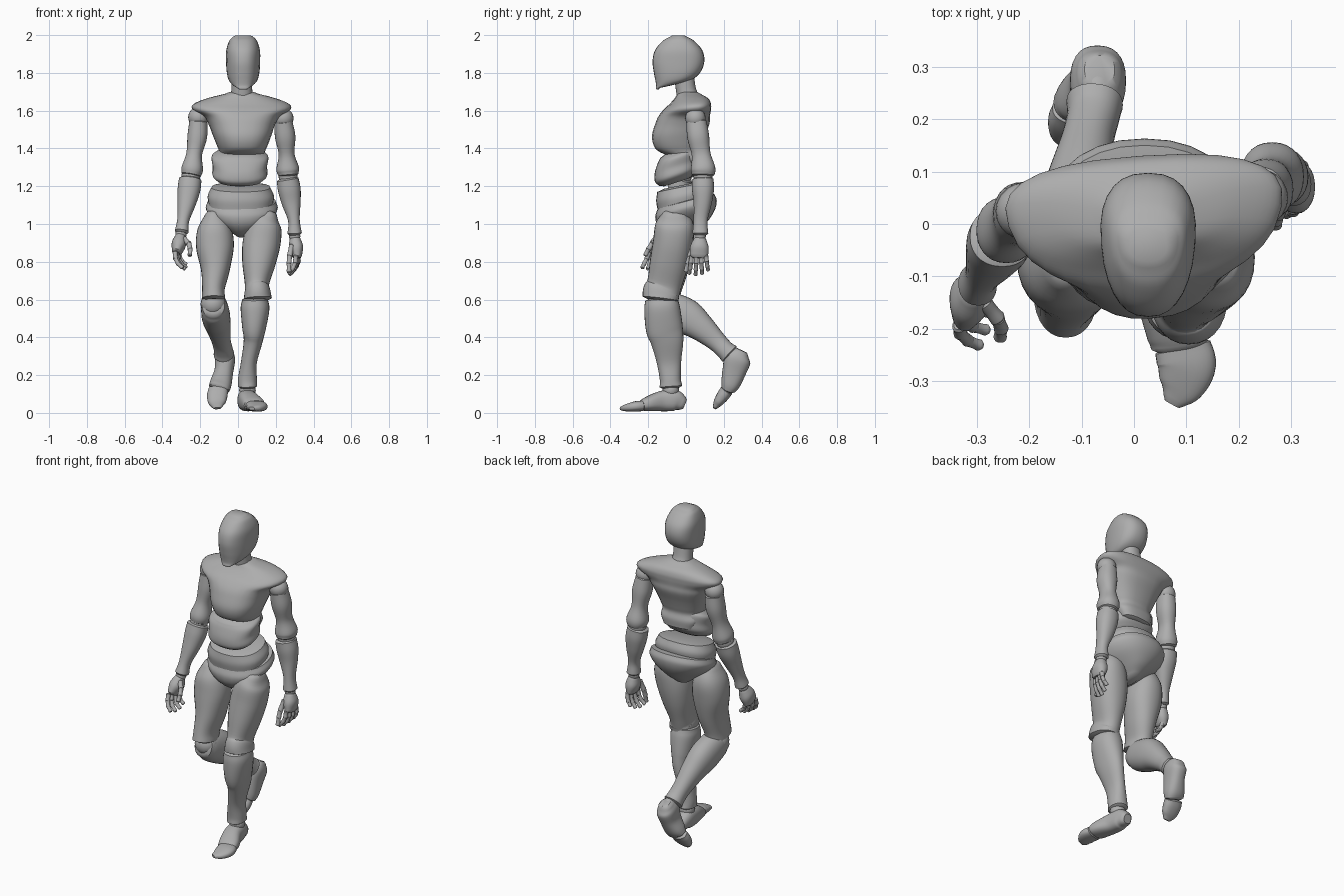
import bpy, bmesh, math
from mathutils import Vector, Matrix

cube = bpy.data.objects.get("Cube")
if cube:
    bpy.data.objects.remove(cube, do_unlink=True)

UNIT = 0.01      # part sizes below are in hundredths
SIDES = 28
STEPS = 5

grey = bpy.data.materials.new("matte grey")
grey.use_nodes = True
grey.diffuse_color = (0.42, 0.42, 0.42, 1)
grey.node_tree.nodes["Principled BSDF"].inputs["Base Color"].default_value = grey.diffuse_color


def finish(name, bm, angle=40):
    """Turn a bmesh into a smooth shaded grey object."""
    bmesh.ops.recalc_face_normals(bm, faces=bm.faces[:])
    bmesh.ops.scale(bm, vec=(UNIT, UNIT, UNIT), verts=bm.verts[:])
    mesh = bpy.data.meshes.new(name)
    bm.to_mesh(mesh)
    bm.free()
    mesh.materials.append(grey)
    obj = bpy.data.objects.new(name, mesh)
    bpy.context.collection.objects.link(obj)
    bpy.ops.object.select_all(action="DESELECT")
    obj.select_set(True)
    bpy.context.view_layer.objects.active = obj
    bpy.ops.object.shade_smooth_by_angle(angle=math.radians(angle))
    return obj


def interpolate(sections):
    """Smooth the sections with a Catmull-Rom spline."""
    pts = [Vector(s) for s in sections]
    pts = [2 * pts[0] - pts[1]] + pts + [2 * pts[-1] - pts[-2]]
    out = []
    for p, q, r, s in zip(pts, pts[1:], pts[2:], pts[3:]):
        for i in range(STEPS):
            t = i / STEPS
            out.append(q + (r - p) * (t / 2) + (2 * p - 5 * q + 4 * r - s) * (t * t / 2)
                       + (3 * q - p - 3 * r + s) * (t ** 3 / 2))
    return out + [pts[-2]]


def loft(name, sections, flat=False, power=2.2, egg=0, tilt=0, yaw=0, cap=1.0):
    """Skin rounded rings (x, y, z, half width, half depth) with softened ends."""
    rings = interpolate(sections)
    centres = [Vector(r[:3]) for r in rings]
    count = len(rings)
    frames = []
    for i, ring in enumerate(rings):
        along = (centres[min(i + 1, count - 1)] - centres[max(i - 1, 0)]).normalized()
        if flat:
            along = Vector((0, 0, 1 if along.z > 0 else -1))
            side, depth = Vector((1, 0, 0)), Vector((0, 1, tilt))
        else:
            side = (Vector((1, 0, 0)) - along * along.x).normalized()
            depth = along.cross(side)
        frames.append((centres[i], along, side, depth, max(ring[3], .2), max(ring[4], .2)))
    # a smaller ring past each end rounds the rim
    ends = []
    for frame, sign in ((frames[0], -1), (frames[-1], 1)):
        c, along, side, depth, a, b = frame
        ends.append((c + along * sign * cap, along, side, depth, a * .72, b * .72))
    frames = [ends[0]] + frames + [ends[1]]
    bm = bmesh.new()
    loops = []
    for c, along, side, depth, a, b in frames:
        loop = []
        for k in range(SIDES):
            ang = math.tau * k / SIDES
            u, v = (math.copysign(abs(w) ** (2 / power), w) for w in (math.cos(ang), math.sin(ang)))
            loop.append(bm.verts.new(c + side * (a * u * (1 + egg * v)) + depth * (b * v)))
        loops.append(loop)
    for low, high in zip(loops, loops[1:]):
        for k in range(SIDES):
            n = (k + 1) % SIDES
            bm.faces.new((low[k], low[n], high[n], high[k]))
    bm.faces.new(loops[0])
    bm.faces.new(loops[-1])
    if yaw:
        bmesh.ops.rotate(bm, cent=centres[0], verts=bm.verts[:],
                         matrix=Matrix.Rotation(math.radians(yaw), 3, "Z"))
    return finish(name, bm)


def ball(name, centre, radius):
    bm = bmesh.new()
    bmesh.ops.create_uvsphere(bm, u_segments=20, v_segments=12, radius=radius)
    bmesh.ops.translate(bm, vec=centre, verts=bm.verts[:])
    return finish(name, bm)


# Head and neck
loft("head", [(2.7, -15, 172, 3, 1), (2.7, -11.5, 173.5, 5.3, 4.3), (2.7, -7, 176, 7.4, 9.2),
              (2.7, -4.8, 180, 8.5, 12.2), (2.7, -4, 186, 8.9, 13.7), (2.7, -3.9, 192, 8.8, 12.5),
              (2.7, -4, 197, 7.2, 8.2), (2.7, -4, 199.2, 5.2, 4.4)],
     flat=True, power=2.4, egg=.12, cap=.7)
loft("neck", [(2, 2, 164, 6.5, 6.5), (2, .2, 170, 5.6, 5.4), (2.2, -1, 178, 5.4, 5.2)])

# Torso shells; the back of the chest reaches lower than its front
loft("chest", [(2, 2.5, 130, 9.5, 5.5), (2, 1, 134.5, 11.5, 7.3), (2, -3.6, 138.5, 12, 11),
               (2, -4.5, 142, 13.4, 12.8), (2, -4, 147, 15.3, 14),
               (2, -2, 153, 17.5, 14.3), (2, -1, 157, 20, 13.5), (2, .6, 160.5, 25.5, 12.3),
               (2, 2.2, 163.5, 25, 10.7), (2, 2.8, 166.5, 18, 8.7), (2, 1.5, 169, 8.5, 6)],
     flat=True, power=2.5, egg=.12, yaw=4)
loft("upper_abdomen", [(1, -5, 123, 11.5, 9), (1, -5, 126, 14.5, 11.4), (1, -5, 130.5, 14.4, 11.6),
                       (1, -4.5, 135.5, 15, 10.5), (1, -4.5, 138, 12, 9)],
     flat=True, power=2.4, tilt=.32)
loft("lower_abdomen", [(1.5, -2, 110, 17, 13), (1.5, -2, 115, 17.5, 13.8), (1.5, -2.5, 119.5, 15.5, 12.7)],
     flat=True, power=2.3, tilt=.2)
loft("pelvis", [(2, 0, 95, 4, 6), (2, 0, 98, 8.5, 11), (2, 0, 103, 15.5, 15),
                (2, 0, 108, 19, 16.3), (2, 0, 112, 18, 15)],
     flat=True, tilt=.26)

# Left leg, standing
loft("left_thigh", [(17, -6, 106, 4, 6), (14.5, -6, 100, 8.7, 10), (12.5, -7, 90, 10, 10.5),
                    (11, -9, 79, 8.8, 10.2), (10, -11.5, 68, 6.4, 9.2), (10.3, -13, 64, 6.9, 9.8),
                    (10.5, -13.5, 60.5, 7.4, 9.5)])
loft("left_shin", [(9, -13, 60, 6.8, 8.6), (9, -12.6, 55, 7.6, 9.5), (8.5, -11.5, 45, 6.3, 9.8),
                   (8, -10, 38, 5, 8.7), (5.8, -9, 27, 4.2, 6.5), (5, -8.3, 18, 5, 5.6),
                   (5, -8, 14, 5, 6)])
ball("left_ankle", (5, -8, 12), 4.4)
loft("left_foot", [(4.2, -1.5, 5, 3.5, 3.6), (4.5, -6, 6.6, 4.8, 5.6), (5.5, -13, 6.2, 5.2, 5.4),
                   (8, -20, 4.8, 5.8, 3.9), (8.6, -23, 4, 5.4, 3)], power=2.5)
loft("left_toes", [(9.3, -23.5, 3.7, 5.4, 2.8), (10, -27, 3.4, 5.6, 2.7), (9, -31, 2.8, 4.4, 2),
                   (7.6, -33.7, 2.4, 2.2, 1.2)], power=2.5, cap=.7)

# Right leg, trailing
loft("right_thigh", [(-13, -6, 106, 4, 6), (-12.5, -6, 98, 8.8, 10), (-12.2, -7, 88, 10, 10.5),
                     (-12, -9, 76, 7.7, 10), (-13, -11.5, 66, 6, 9.2), (-13, -12.5, 60.5, 6.2, 9.3)])
loft("right_shin", [(-13, -15, 57, 6, 6.5), (-12.6, -10, 55.5, 7, 8.8), (-11.6, 0, 51, 7.4, 9.5),
                    (-10.2, 8, 45.2, 6.4, 7.4), (-8.8, 16, 38, 5, 5.4), (-7.8, 20.5, 33.5, 5, 5),
                    (-7.5, 23, 31.2, 5.4, 5.6)])
ball("right_knee", (-13, -11.5, 57.5), 6.8)
ball("right_ankle", (-7, 25.5, 30.5), 4.2)
loft("right_foot", [(-6.6, 29, 32.2, 4, 4.2), (-6.8, 27.4, 28.5, 5.3, 7), (-7.5, 25.5, 22, 5, 6.3),
                    (-9, 23.8, 16, 5.7, 5.2), (-10, 22.6, 13, 5.6, 4)], power=2.4)
loft("right_toes", [(-10.4, 21.6, 12, 5.2, 3.4), (-11, 19.5, 9, 5.4, 3.3), (-11.2, 17, 5.5, 4.6, 2.5),
                    (-11, 15.4, 3, 2.6, 1.3)], power=2.4, cap=.7)

# Arms
ball("left_shoulder", (24, 5, 156), 5.4)
loft("left_upper_arm", [(24, 5.5, 154, 4.8, 5.4), (25, 6.5, 146, 5.4, 5.8), (25.7, 8, 137, 4.2, 5),
                        (26.3, 9, 129.5, 6, 6.5), (26.6, 9, 126, 5.3, 6)])
ball("left_elbow", (26.5, 9, 125), 5)
loft("left_forearm", [(26.3, 8.8, 123.5, 5.8, 5.8), (27.2, 9, 118, 6, 5.8), (28.2, 8.8, 111, 5, 4.8),
                      (29.6, 7.7, 102, 3.1, 3.7), (30, 7.6, 95, 3.8, 4.2)])
ball("right_shoulder", (-21, 2.5, 156.5), 5.4)
loft("right_upper_arm", [(-21, 2.5, 154, 4.8, 5.4), (-21.6, 2, 146, 5.2, 5.8), (-23.2, .5, 137, 4.2, 5),
                         (-24.2, -1, 129.5, 5.7, 6.3), (-24.8, -1.5, 126, 5.2, 5.8)])
ball("right_elbow", (-25, -2, 125), 5)
loft("right_forearm", [(-25.3, -2.5, 123.5, 6, 5.8), (-26, -4, 118, 6, 5.8), (-27.2, -6.5, 111, 4.9, 4.8),
                       (-29, -9.7, 102, 3.2, 3.7), (-29.8, -11.5, 96, 3.7, 4.2)])


def finger(name, joints, radius):
    """Chain of rounded segments through the joints."""
    for i, (p, q) in enumerate(zip(joints, joints[1:])):
        r = radius * (1 - .08 * i)
        loft(f"{name}_segment_{i + 1}", [(*p, r, r), (*((p + q) / 2), r * .9, r * .9), (*q, r, r)],
             cap=.5)


def hand(label, wrist, knuckle, spread, curls, thumb):
    """Palm, four curled fingers and a thumb."""
    wrist, knuckle, spread = Vector(wrist), Vector(knuckle), Vector(spread)
    middle = wrist.lerp(knuckle, .55)
    ball(label + "_wrist", wrist, 3)
    loft(label + "_palm", [(*wrist.lerp(knuckle, .12), 2.8, 3.2), (*middle, 3.8, 4.9),
                           (*knuckle, 2.6, 4.8)])
    for n, finger_name in enumerate(("index", "middle", "ring", "little")):
        joints = [knuckle + spread * (n - 1.5)]
        length = (1, 1.08, 1, .8)[n]
        for curl in curls:
            joints.append(joints[-1] + (Vector(curl) + spread * (n - 1.5) * .12) * length)
        finger(f"{label}_{finger_name}_finger", joints, 1.3)
    finger(label + "_thumb", [Vector(t) for t in thumb], 1.5)


hand("left", (30, 7.5, 93.5), (31.3, 6.8, 83), (.5, 2.5, 0),
     [(-.2, 0, -3.6), (-1.2, 0, -3), (-2, 0, -2.4)],
     [(28.5, 4, 88.5), (27.3, 2, 83), (27, .8, 79), (27, 0, 75)])
hand("right", (-30.2, -12, 94.5), (-32.3, -16, 85), (.7, 2.3, 0),
     [(.4, -1, -3.4), (1.6, -1, -2.8), (2.2, -.4, -1.8)],
     [(-28.5, -15, 92), (-26, -18, 89.5), (-25.3, -20, 86.5), (-25.5, -21.5, 83.5)])
